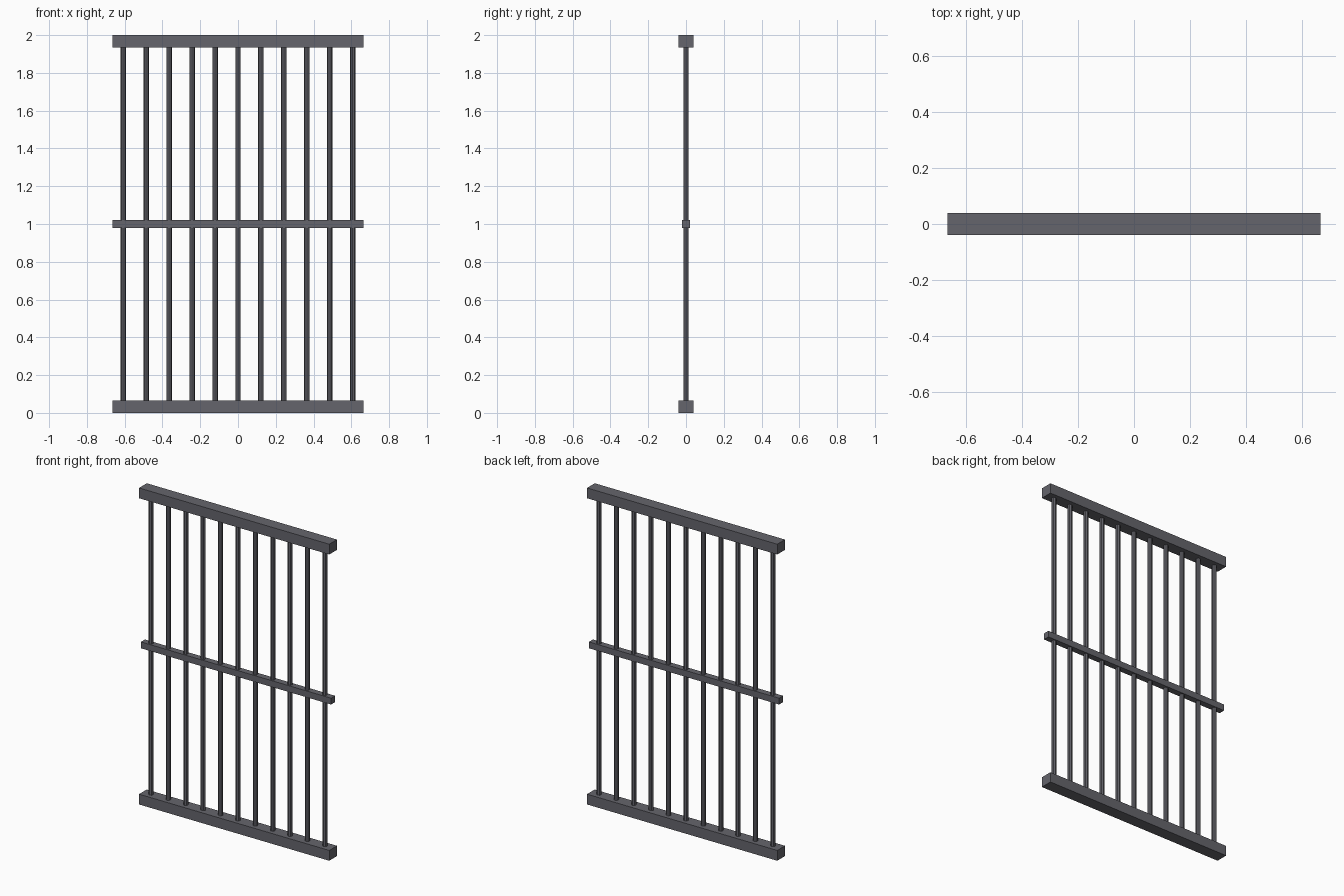
import bpy

if "Cube" in bpy.data.objects:
    bpy.data.objects.remove(bpy.data.objects["Cube"])

# One dark iron colour for the whole panel
iron = bpy.data.materials.new("dark_iron")
iron.diffuse_color = (0.13, 0.13, 0.15, 1.0)
iron.use_nodes = True
iron.node_tree.nodes["Principled BSDF"].inputs["Base Color"].default_value = iron.diffuse_color

WIDTH = 1.33
RAIL_H = 0.065
BAR_COUNT = 11
BAR_SPACING = 0.1215
BAR_RADIUS = 0.0145


def finish(name):
    obj = bpy.context.object
    obj.name = name
    obj.data.materials.append(iron)
    return obj


def rail(name, z, depth, height):
    bpy.ops.mesh.primitive_cube_add(size=1, location=(0, 0, z))
    obj = finish(name)
    obj.scale = (WIDTH, depth, height)
    bpy.ops.object.transform_apply(location=False, rotation=False, scale=True)


# Heavy top and bottom rails, slim middle rail
rail("bottom_rail", RAIL_H / 2, 0.077, RAIL_H)
rail("top_rail", 2 - RAIL_H / 2, 0.077, RAIL_H)
rail("middle_rail", 1.0, 0.04, 0.04)

# Evenly spaced round bars, ending just inside the rails
for i in range(BAR_COUNT):
    x = (i - (BAR_COUNT - 1) / 2) * BAR_SPACING
    bpy.ops.mesh.primitive_cylinder_add(
        vertices=8, radius=BAR_RADIUS, depth=2 - RAIL_H, location=(x, 0, 1))
    finish(f"bar_{i + 1}")
